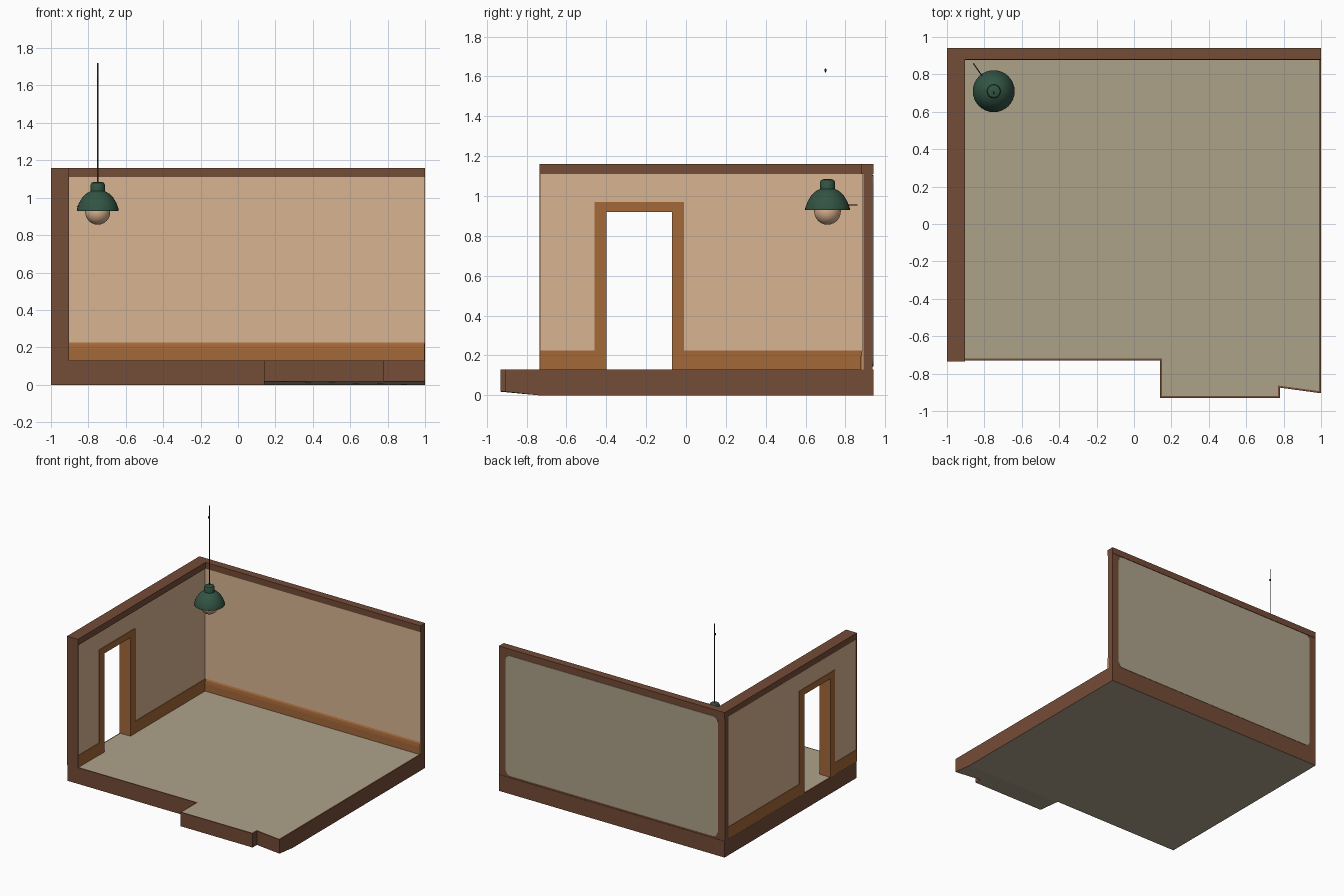
import bpy, bmesh, math
from mathutils import Vector

cube = bpy.data.objects.get("Cube")
if cube:
    bpy.data.objects.remove(cube, do_unlink=True)


def material(name, rgb):
    lin = [((c / 255 + 0.055) / 1.055) ** 2.4 for c in rgb] + [1]
    m = bpy.data.materials.new(name)
    m.use_nodes = True
    m.diffuse_color = lin
    bsdf = m.node_tree.nodes["Principled BSDF"]
    bsdf.inputs["Base Color"].default_value = lin
    bsdf.inputs["Roughness"].default_value = 0.8
    return m


BROWN = material("dark wood", (116, 76, 55))
ORANGE = material("orange wood", (163, 104, 57))
CREAM = material("cream plaster", (216, 181, 146))
STONE = material("grey beige", (174, 162, 138))
GREEN = material("green enamel", (50, 84, 67))
BULB = material("bulb glass", (216, 176, 142))
BLACK = material("cord black", (40, 40, 38))


def finish(bm, name, *mats):
    bmesh.ops.recalc_face_normals(bm, faces=bm.faces)
    me = bpy.data.meshes.new(name)
    bm.to_mesh(me)
    bm.free()
    ob = bpy.data.objects.new(name, me)
    bpy.context.scene.collection.objects.link(ob)
    for m in mats:
        me.materials.append(m)
    return ob


def box(name, x, y, z, mat):
    bm = bmesh.new()
    bmesh.ops.create_cube(bm, size=1)
    for v in bm.verts:
        v.co = [(r[0] + r[1]) / 2 + c * (r[1] - r[0]) for c, r in zip(v.co, (x, y, z))]
    return finish(bm, name, mat)


def prism(points, direction):
    """Extrude a flat outline along a vector."""
    bm = bmesh.new()
    face = bm.faces.new([bm.verts.new(p) for p in points])
    out = bmesh.ops.extrude_face_region(bm, geom=[face], use_keep_orig=True)
    moved = [g for g in out["geom"] if isinstance(g, bmesh.types.BMVert)]
    bmesh.ops.translate(bm, verts=moved, vec=direction)
    bmesh.ops.recalc_face_normals(bm, faces=bm.faces)
    return bm


def lathe(name, profile, centre, mat, steps=32):
    bm = bmesh.new()
    verts = [bm.verts.new((r, 0, z)) for r, z in profile]
    edges = [bm.edges.new(p) for p in zip(verts, verts[1:])]
    bmesh.ops.spin(bm, geom=verts + edges, axis=(0, 0, 1), cent=(0, 0, 0),
                   angle=math.tau, steps=steps)
    bmesh.ops.remove_doubles(bm, verts=bm.verts, dist=0.0005)
    ob = finish(bm, name, mat)
    ob.location = centre
    bpy.ops.object.select_all(action="DESELECT")
    bpy.context.view_layer.objects.active = ob
    ob.select_set(True)
    bpy.ops.object.shade_smooth_by_angle(angle=math.radians(40))
    return ob


FLOOR, TRIM, TOP = 0.13, 1.11, 1.16
FRONT, BACK = -0.73, 0.94

# Floor slab with a stepped front edge, wooden rim and pale top
outline = [(-1, BACK), (-1, FRONT), (0.14, FRONT), (0.14, -0.93),
           (0.78, -0.93), (0.78, -0.875), (1, -0.905), (1, BACK)]
bm = prism([(x, y, 0) for x, y in outline], (0, 0, FLOOR))
top = max(bm.faces, key=lambda f: f.calc_center_median().z)
rim = bmesh.ops.inset_region(bm, faces=[top], thickness=0.015)["faces"]
top.material_index = 1
bmesh.ops.bisect_plane(bm, geom=bm.verts[:] + bm.edges[:] + bm.faces[:],
                       plane_co=(0, -0.74, 0), plane_no=(0, 1, 0))
for f in bm.faces:
    if f.normal.z < -0.9:
        f.material_index = 1
for v in bm.verts:
    if v.co.z < 0.01 and v.co.y < -0.8:
        v.co.z = 0.018
finish(bm, "floor_slab", BROWN, STONE)

# Back wall: wooden core, plaster inside, rounded panel outside
box("back_wall_core", (-1, 1), (0.89, BACK - 0.003), (FLOOR, TRIM), BROWN)
box("back_wall_plaster", (-0.91, 0.998), (0.885, 0.891), (FLOOR, TRIM), CREAM)
panel = []
r = 0.04
for cx, cz, start in ((0.9, 1.065, 0), (-0.9, 1.065, 90), (-0.9, 0.185, 180), (0.9, 0.185, 270)):
    for i in range(5):
        a = math.radians(start + i * 22.5)
        panel.append((cx + r * math.cos(a), BACK - 0.005, cz + r * math.sin(a)))
finish(prism(panel, (0, 0.005, 0)), "back_wall_panel", STONE)

# Side wall with a doorway
wall = [(FRONT, FLOOR), (-0.42, FLOOR), (-0.42, 0.95), (-0.05, 0.95),
        (-0.05, FLOOR), (0.89, FLOOR), (0.89, TRIM), (FRONT, TRIM)]
finish(prism([(-0.996, y, z) for y, z in wall], (0.086, 0, 0)), "side_wall", CREAM)
frame = [(-0.46, FLOOR), (-0.4, FLOOR), (-0.4, 0.92), (-0.07, 0.92),
         (-0.07, FLOOR), (-0.01, FLOOR), (-0.01, 0.97), (-0.46, 0.97)]
finish(prism([(-1, y, z) for y, z in frame], (0.097, 0, 0)), "door_frame", ORANGE)
box("side_wall_end", (-1, -0.904), (FRONT - 0.005, FRONT + 0.001), (FLOOR, TRIM), BROWN)

# Skirting boards
box("side_skirting_front", (-0.999, -0.905), (FRONT, -0.45), (FLOOR, 0.225), ORANGE)
box("side_skirting_back", (-0.999, -0.905), (-0.02, 0.889), (FLOOR, 0.225), ORANGE)
skirt = [(0.887, FLOOR), (0.876, FLOOR), (0.876, 0.19), (0.879, 0.215), (0.887, 0.23)]
finish(prism([(-0.91, y, z) for y, z in skirt], (1.908, 0, 0)), "back_skirting", ORANGE)

# Top trim
box("side_top_trim", (-1, -0.904), (FRONT - 0.005, BACK), (TRIM, TOP), BROWN)
box("back_top_trim", (-0.904, 1), (0.879, BACK), (TRIM, TOP), BROWN)

# Pendant lamp
LX, LY = -0.75, 0.71
lathe("lamp_shade", [(0, 0.995), (0.055, 0.99), (0.085, 0.965), (0.103, 0.934), (0.112, 0.93),
                     (0.112, 0.938), (0.1, 0.972), (0.083, 1.0), (0.062, 1.022), (0.038, 1.035),
                     (0.038, 1.07), (0.033, 1.08), (0.022, 1.084), (0, 1.085)], (LX, LY, 0), GREEN)
ball = [(math.sin(math.pi * i / 12), -math.cos(math.pi * i / 12)) for i in range(13)]
lathe("lamp_bulb", [(0.067 * a, 0.067 * b) for a, b in ball], (LX, LY, 0.923), BULB)
box("lamp_cord", (LX - 0.003, LX + 0.003), (LY - 0.0005, LY + 0.0005), (1.08, 1.72), BLACK)
lathe("cord_bead", [(0.005 * a, 0.01 * b) for a, b in ball], (LX, LY - 0.01, 1.63), BLACK, 12)

# Thin rod behind the shade
rod = box("lamp_rod", (-0.06, 0.06), (-0.003, 0.003), (-0.002, 0.002), BLACK)
rod.location = (-0.825, 0.81, 0.955)
rod.rotation_euler.z = Vector((-0.07, 0.1)).angle_signed(Vector((1, 0)))
